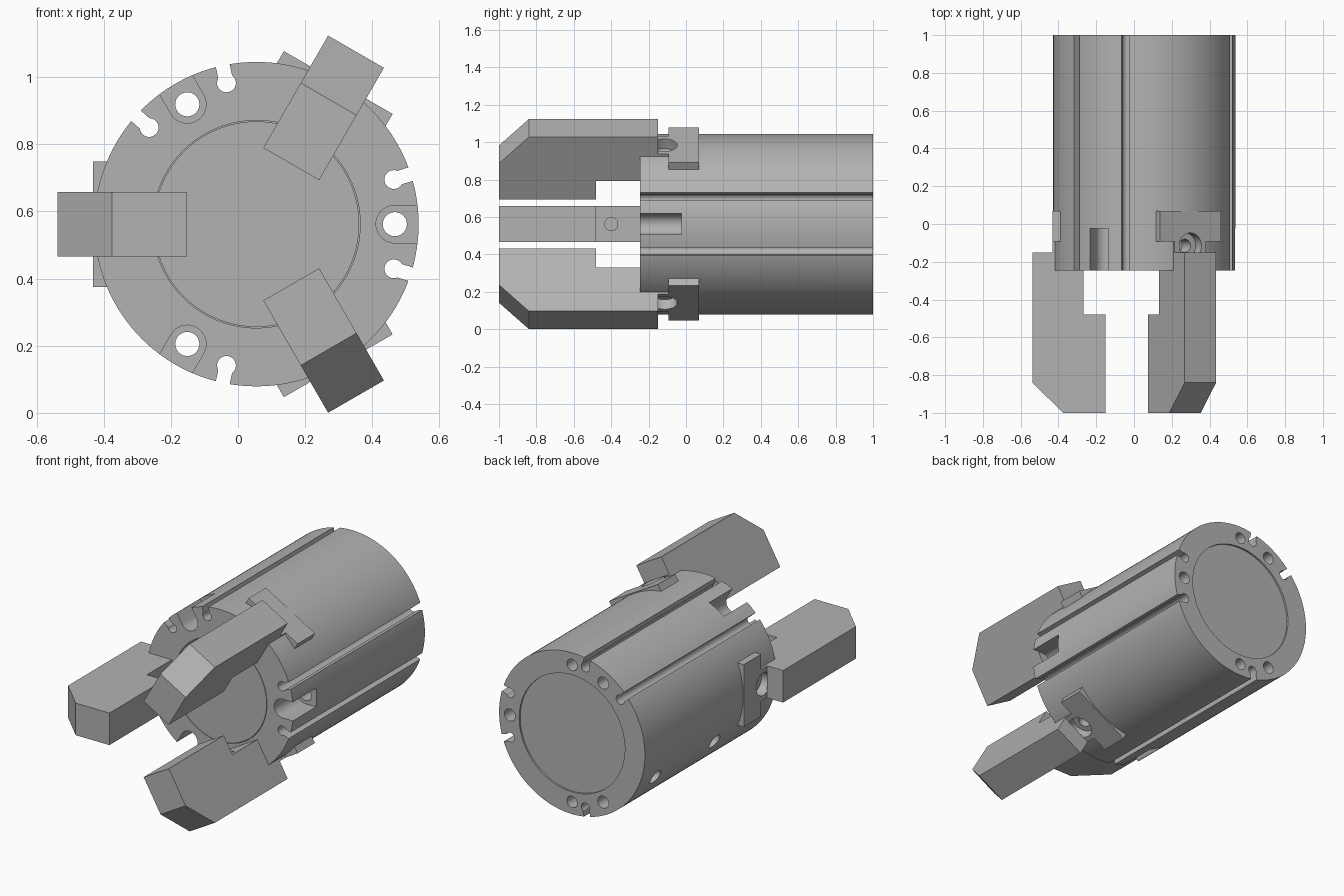
import bpy
import bmesh
from math import cos, sin, pi, radians, asin
from mathutils import Matrix, Vector

if "Cube" in bpy.data.objects:
    bpy.data.objects.remove(bpy.data.objects["Cube"], do_unlink=True)

CENTRE = Vector((0.055, 0, 0.562))
RADIUS = 0.483
FRONT, BACK = -0.245, 1.0
JAW_ANGLES = {"upper": 60, "side": 180, "lower": 300}

# Dark grey metal shared by every part
GREY = (0.45, 0.45, 0.45, 1)
metal = bpy.data.materials.new("dark_grey_metal")
metal.use_nodes = True
metal.diffuse_color = GREY
metal.node_tree.nodes["Principled BSDF"].inputs["Base Color"].default_value = GREY


def prism(name, points, axis, lo, hi, angle=0):
    """Extrude an outline; local x is radial, y runs along the body, z is tangential."""
    place = {"x": lambda a, b, h: (h, a, b),
             "y": lambda a, b, h: (a, h, b),
             "z": lambda a, b, h: (a, b, h)}[axis]
    bm = bmesh.new()
    low = [bm.verts.new(place(a, b, lo)) for a, b in points]
    high = [bm.verts.new(place(a, b, hi)) for a, b in points]
    bm.faces.new(low)
    bm.faces.new(high)
    n = len(points)
    for i in range(n):
        j = (i + 1) % n
        bm.faces.new((low[i], low[j], high[j], high[i]))
    bmesh.ops.recalc_face_normals(bm, faces=bm.faces)
    turn = Matrix.Rotation(-radians(angle), 4, "Y")
    bm.transform(Matrix.Translation(CENTRE) @ turn)
    mesh = bpy.data.meshes.new(name)
    bm.to_mesh(mesh)
    bm.free()
    mesh.materials.append(metal)
    obj = bpy.data.objects.new(name, mesh)
    bpy.context.collection.objects.link(obj)
    return obj


def arc(a, b, r, start=0, end=2 * pi, steps=24, closed=True):
    count = steps if closed else steps + 1
    return [(a + r * cos(start + (end - start) * i / steps),
             b + r * sin(start + (end - start) * i / steps)) for i in range(count)]


def activate(obj):
    bpy.ops.object.select_all(action="DESELECT")
    obj.select_set(True)
    bpy.context.view_layer.objects.active = obj


def cut(obj, cutters):
    activate(obj)
    for cutter in cutters:
        cutter.hide_render = True
        mod = obj.modifiers.new("cut", "BOOLEAN")
        mod.operation = "DIFFERENCE"
        mod.solver = "EXACT"
        mod.object = cutter
        bpy.ops.object.modifier_apply(modifier=mod.name)
        bpy.data.objects.remove(cutter, do_unlink=True)


def smooth(obj):
    activate(obj)
    bpy.ops.object.shade_smooth_by_angle(angle=radians(30))


def slider_outline(front):
    # T shape (length, width), mirrored about its centre line
    half = [(front, 0.096), (-0.093, 0.096), (-0.093, 0.187), (0.07, 0.187)]
    return half + [(y, -w) for y, w in reversed(half)]


# Cylindrical body
body = prism("body", arc(0, 0, RADIUS, steps=128), "y", FRONT, BACK)
cutters = []

# Keyhole sensor grooves along the full length
mouth = asin(0.021 / 0.028)
keyhole = arc(0.43, 0, 0.028, mouth, 2 * pi - mouth, 20, False)
keyhole += [(0.55, -0.021), (0.55, 0.021)]
for angle in (18, -18, 102, 138, 258):
    cutters.append(prism("groove", keyhole, "y", FRONT - 0.1, BACK + 0.1, angle))

# Mounting holes with open U-shaped pockets at the front
pocket = arc(0.412, 0, 0.056, pi / 2, 3 * pi / 2, 20, False)
pocket += [(0.6, -0.056), (0.6, 0.056)]
for angle in (0, 120, 240):
    cutters.append(prism("pocket", pocket, "y", FRONT - 0.1, -0.025, angle))
    cutters.append(prism("hole", arc(0.412, 0, 0.036), "y", FRONT - 0.2, BACK + 0.1, angle))

# Blind holes in the back, and air ports in the side
for angle in (90, 270):
    cutters.append(prism("blind_hole", arc(0.41, 0, 0.034), "y", 0.8, BACK + 0.1, angle))
for y in (0.27, 0.83):
    cutters.append(prism("port", arc(y, 0, 0.045), "x", 0.4, 0.6, 206))

# Recesses for the front and back covers
cutters.append(prism("front_recess", arc(0, 0, 0.309, steps=96), "y", FRONT - 0.1, FRONT + 0.02))
cutters.append(prism("back_recess", arc(0, 0, 0.35, steps=96), "y", BACK - 0.01, BACK + 0.1))

# Slots that hold the sliders
for angle in JAW_ANGLES.values():
    cutters.append(prism("slot", slider_outline(FRONT - 0.1), "x", 0.33, 0.6, angle))
cut(body, cutters)
smooth(body)

# Front cover disc, leaving a hairline ring around it
cover = prism("front_cover", arc(0, 0, 0.306, steps=96), "y", FRONT, FRONT + 0.03)
smooth(cover)

# Jaw side profile (radius, length)
jaw_profile = [(0.207, -1), (0.43, -1), (0.593, -0.84), (0.593, -0.15), (0.487, -0.15),
               (0.487, FRONT), (0.322, FRONT), (0.322, -0.48), (0.207, -0.48)]

# T-shaped sliders with counterbored screw holes, each carrying a jaw
for side, angle in JAW_ANGLES.items():
    slider = prism(side + "_slider", slider_outline(FRONT), "x", 0.33, 0.487, angle)
    cut(slider, [prism("counterbore", arc(-0.115, 0, 0.068), "x", 0.427, 0.6, angle),
                 prism("bore", arc(-0.115, 0, 0.035), "x", 0.34, 0.5, angle)])
    smooth(slider)
    jaw = prism(side + "_jaw", jaw_profile, "z", -0.096, 0.096, angle)
    cut(jaw, [prism("jaw_hole", arc(-0.4, 0, 0.035), "x", 0.25, 0.45, angle)])
    smooth(jaw)
